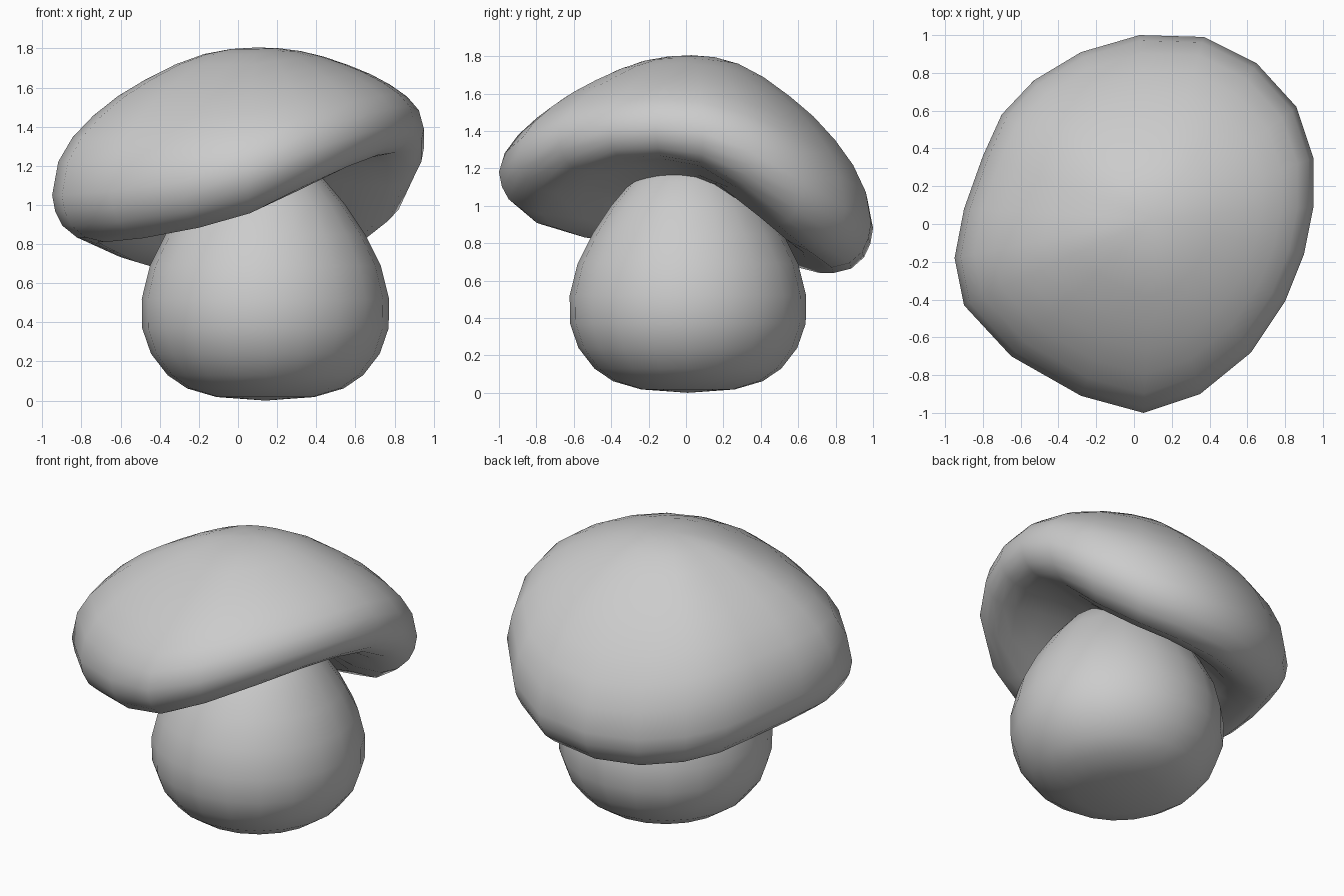
import bpy, bmesh

if "Cube" in bpy.data.objects:
    bpy.data.objects.remove(bpy.data.objects["Cube"])


def loft(name, rings, bottom, top):
    """Skin equal-sized rings (listed bottom to top) and close both ends with poles."""
    bm = bmesh.new()
    vs = [[bm.verts.new(p) for p in ring] for ring in rings]
    n = len(vs[0])
    lo, hi = bm.verts.new(bottom), bm.verts.new(top)
    for i in range(n):
        j = (i + 1) % n
        bm.faces.new((lo, vs[0][j], vs[0][i]))
        bm.faces.new((hi, vs[-1][i], vs[-1][j]))
        for a, b in zip(vs, vs[1:]):
            bm.faces.new((a[i], a[j], b[j], b[i]))
    bmesh.ops.recalc_face_normals(bm, faces=bm.faces)
    for f in bm.faces:
        f.smooth = True
    me = bpy.data.meshes.new(name)
    bm.to_mesh(me)
    bm.free()
    ob = bpy.data.objects.new(name, me)
    bpy.context.collection.objects.link(ob)
    return ob


# Wavy rim of the cap: widest outline (x, y, z), anticlockwise from the front
rim = [(.05, -1, 1.18), (.35, -.9, 1.27), (.62, -.68, 1.36), (.8, -.41, 1.41),
       (.9, -.16, 1.42), (.95, .09, 1.39), (.95, .35, 1.29), (.86, .62, 1.13),
       (.65, .85, .99), (.37, .99, .91), (.03, 1, .88), (-.28, .91, .88),
       (-.53, .76, .91), (-.7, .58, .95), (-.8, .36, .99), (-.9, .08, 1.03),
       (-.95, -.18, 1.05), (-.9, -.43, 1.05), (-.65, -.7, 1.07), (-.28, -.91, 1.12)]
cx, cy, peak, core = .1, .03, 1.805, 1.13


def lip(z):
    """Thickness of the rolled lip, thinner where the rim lifts."""
    return .24 - .07 * min(1, max(0, (z - 1.1) / .32))


def ring(t, height):
    return [(cx + (x - cx) * t, cy + (y - cy) * t, height(x, z)) for x, y, z in rim]


# Cap: underside, rolled lip, then dome
rings = []
for t, k in [(.25, .15), (.45, .45), (.62, .82)]:
    rings.append(ring(t, lambda x, z: core + (z - lip(z) - core) * k))
for t, d in [(.78, 1), (.88, .9), (.95, .65), (.985, .35)]:
    rings.append(ring(t, lambda x, z: z - lip(z) * d))
rings.append(ring(1, lambda x, z: z))
for t, f in [(.97, .16), (.9, .315), (.8, .465), (.68, .61), (.55, .735),
             (.4, .86), (.26, .945), (.13, .987)]:
    # the raised right side is fuller than the rest
    rings.append(ring(t, lambda x, z: z + (peak - z) * f ** (1 - .2 * abs(x))))
loft("cap", rings, (cx, cy, core), (cx, cy, peak))

# Stem: bulbous turned profile (radius, z)
profile = [(.25, .018), (.4, .062), (.5, .13), (.585, .24), (.63, .37), (.632, .52),
           (.59, .69), (.51, .85), (.41, 1.0), (.3, 1.13), (.15, 1.22)]
bpy.ops.mesh.primitive_circle_add(vertices=20)
tmp = bpy.context.object
unit = [v.co.copy() for v in tmp.data.vertices]
bpy.data.objects.remove(tmp)
loft("stem", [[(.14 + u.x * r, .01 + u.y * r, z) for u in unit] for r, z in profile],
     (.14, .01, 0), (.14, .01, 1.25))
